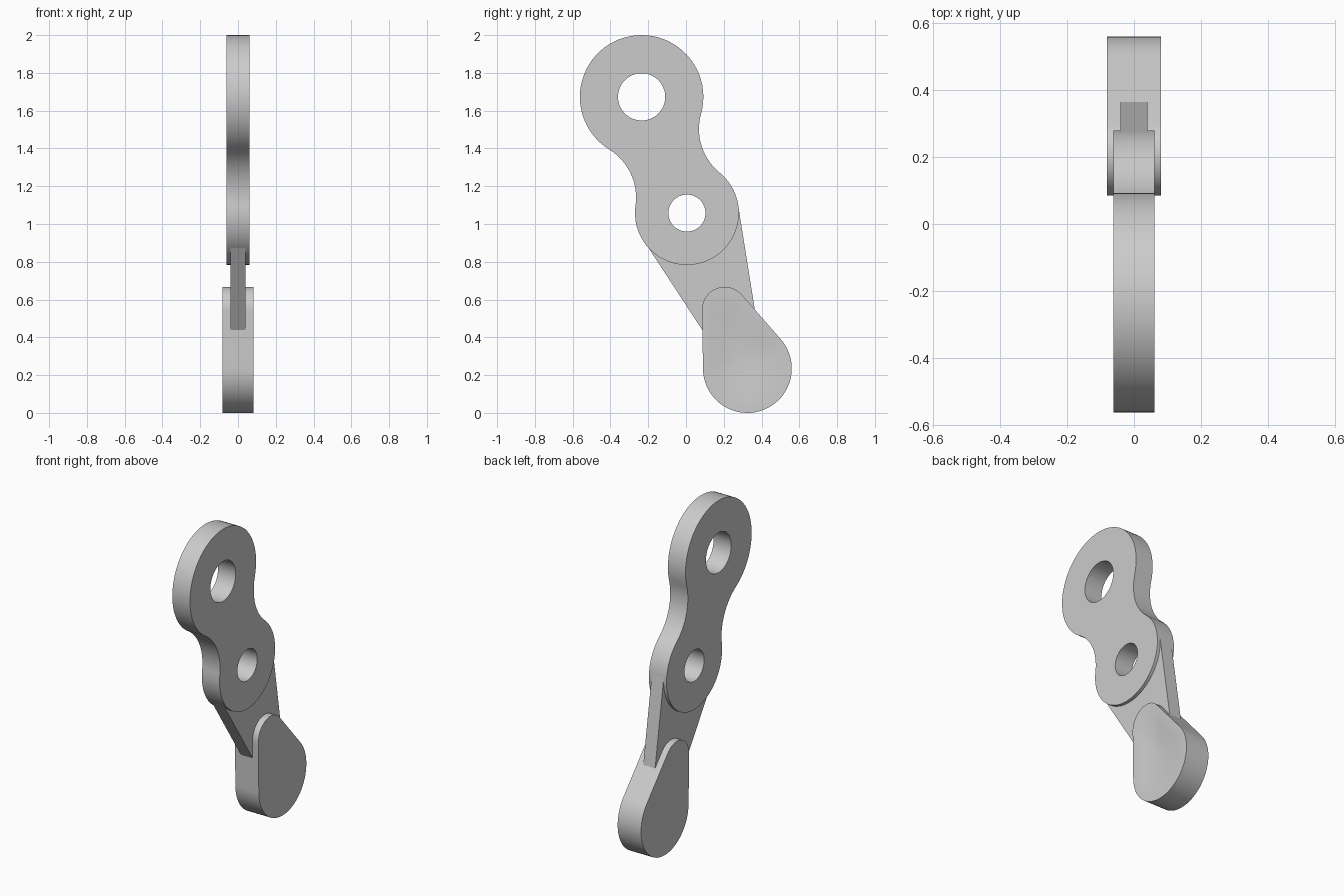
import bpy, bmesh, math
from mathutils import Vector

cube = bpy.data.objects.get("Cube")
if cube:
    bpy.data.objects.remove(cube, do_unlink=True)

grey = bpy.data.materials.new("plain grey")
grey.use_nodes = True
COLOR = (0.6, 0.6, 0.6, 1)
grey.diffuse_color = COLOR
grey.node_tree.nodes["Principled BSDF"].inputs["Base Color"].default_value = COLOR


def arc(c, r, a0, a1, n):
    """Points (y, z) along an arc from angle a0 to a1."""
    return [Vector((c[0] + r * math.cos(a0 + (a1 - a0) * i / n),
                    c[1] + r * math.sin(a0 + (a1 - a0) * i / n))) for i in range(n + 1)]


def circle(c, r, n=64):
    return arc(c, r, 0, math.tau, n)[:-1]


def angle(a, b):
    return math.atan2(b[1] - a[1], b[0] - a[0])


def finish(bm, name):
    bmesh.ops.recalc_face_normals(bm, faces=bm.faces)
    mesh = bpy.data.meshes.new(name)
    bm.to_mesh(mesh)
    bm.free()
    mesh.materials.append(grey)
    ob = bpy.data.objects.new(name, mesh)
    bpy.context.collection.objects.link(ob)
    bpy.ops.object.select_all(action='DESELECT')
    ob.select_set(True)
    bpy.context.view_layer.objects.active = ob
    bpy.ops.object.shade_smooth_by_angle(angle=math.radians(30))
    return ob


def plate(name, loops, half):
    """Flat plate across x: first loop is the outline, the others are holes."""
    bm = bmesh.new()
    edges = []
    for loop in loops:
        vs = [bm.verts.new((-half, p[0], p[1])) for p in loop]
        edges += [bm.edges.new((vs[i - 1], vs[i])) for i in range(len(vs))]
    bmesh.ops.triangle_fill(bm, edges=edges, use_beauty=True, normal=(1, 0, 0))
    ext = bmesh.ops.extrude_face_region(bm, geom=bm.faces[:], use_keep_orig=True)
    moved = [g for g in ext["geom"] if isinstance(g, bmesh.types.BMVert)]
    bmesh.ops.translate(bm, vec=(2 * half, 0, 0), verts=moved)
    return finish(bm, name)


# Link: two round ends joined by concave fillets
big, big_r = Vector((-0.235, 1.673)), 0.327
small, small_r = Vector((0.005, 1.058)), 0.275
fillet = 0.30
axis = small - big
d = axis.length
axis.normalize()
side = Vector((-axis.y, axis.x))
ra, rb = big_r + fillet, small_r + fillet
along = (ra * ra - rb * rb + d * d) / (2 * d)
off = math.sqrt(ra * ra - along * along)
right = big + axis * along + side * off
left = big + axis * along - side * off


def sweep(c, r, p, q, ccw, n):
    a0, a1 = angle(c, p), angle(c, q)
    a1 = a0 + ((a1 - a0) % math.tau if ccw else -((a0 - a1) % math.tau))
    return arc(c, r, a0, a1, n)[:-1]


outline = (sweep(big, big_r, right, left, True, 48)
           + sweep(left, fillet, big, small, False, 16)
           + sweep(small, small_r, left, right, True, 40)
           + sweep(right, fillet, small, big, False, 16))
# Arc ends coincide with the start of the following arc
plate("link", [outline, circle(big, 0.125), circle(small, 0.098)], 0.061)

# Tapered arm, running from inside the link to inside the foot
plate("arm", [[(-0.222, 0.91), (0.2, 0.265), (0.41, 0.26),
               (0.276, 1.10), (0.05, 0.86)]], 0.041)

# Foot: teardrop outline with a shallow dish on both faces
heel, heel_r = Vector((0.325, 0.235)), 0.235
toe, toe_r = Vector((0.205, 0.547)), 0.12
direction = angle(toe, heel)
spread = math.acos((heel_r - toe_r) / (heel - toe).length)
a, b = direction + math.pi - spread, direction + math.pi + spread
tear = arc(toe, toe_r, a, b, 24)
heel_arc = arc(heel, heel_r, b, a + math.tau, 40)
# Subdivide the straight sides so the dish shades evenly
for start, end, last in ((tear[-1], heel_arc[0], False), (heel_arc[-1], tear[0], True)):
    steps = [start.lerp(end, i / 10) for i in range(1, 10)]
    if last:
        tear += heel_arc + steps
    else:
        tear += steps

bm = bmesh.new()
centre = Vector((0.285, 0.32))
HALF, DISH, RINGS = 0.081, 0.018, 12
rims = []
for s in (-1, 1):
    previous = None
    for k in range(RINGS):
        f = 1 - k / RINGS
        x = s * (HALF - DISH * (1 - f * f) ** 2)
        ring = [bm.verts.new((x, *(centre + (p - centre) * f))) for p in tear]
        if previous:
            for i in range(len(ring)):
                bm.faces.new((previous[i - 1], previous[i], ring[i], ring[i - 1]))
        else:
            rims.append(ring)
        previous = ring
    tip = bm.verts.new((s * (HALF - DISH), *centre))
    for i in range(len(previous)):
        bm.faces.new((previous[i - 1], previous[i], tip))
for i in range(len(tear)):
    bm.faces.new((rims[0][i - 1], rims[0][i], rims[1][i], rims[1][i - 1]))
finish(bm, "foot")
